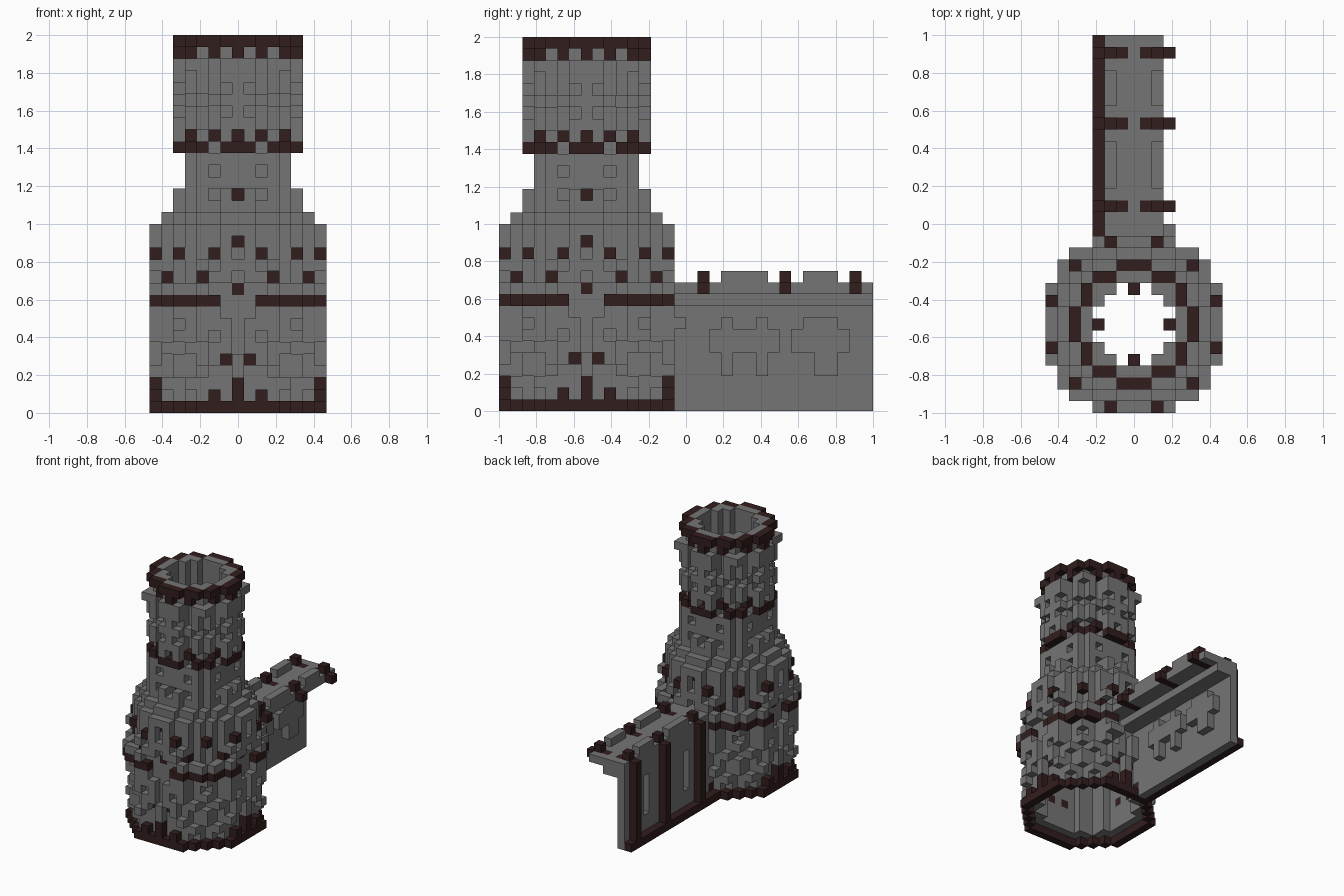
import bpy, bmesh
from mathutils import Vector

cube = bpy.data.objects.get("Cube")
if cube:
    bpy.data.objects.remove(cube)

U = 1 / 16      # block size
CY = 7          # tower axis, in blocks from the front


def material(name, colour):
    m = bpy.data.materials.new(name)
    m.use_nodes = True
    m.diffuse_color = (*colour, 1)
    m.node_tree.nodes["Principled BSDF"].inputs["Base Color"].default_value = (*colour, 1)
    return m


MATS = {"g": material("grey stone", (0.178, 0.178, 0.178)),
        "b": material("dark brown timber", (0.031, 0.0125, 0.0125))}
blocks = {}     # (x, y, z) -> (part name, colour letter)


def put(x, y, z, part, colour):
    blocks[x, y, z] = (part, colour)


def box(xs, ys, zs, part, colour="g"):
    for x in xs:
        for y in ys:
            for z in zs:
                put(x, y, z, part, colour)


def span(a, b):
    return range(a, b + 1)


def ring(a, b, z, part, colour):
    """The eight mirrored places of one block on the round tower."""
    for p, q in ((a, b), (b, a)):
        for s in (-1, 1):
            for t in (-1, 1):
                put(s * p, CY + t * q, z, part, colour)


def shell(inner, outer, zs, part):
    for x in span(-7, 7):
        for y in span(-7, 7):
            if inner < x * x + y * y <= outer:
                box([x], [CY + y], zs, part)


def studs(cells, rows, first, stone, trim):
    """Lay raised blocks row by row; one letter per cell of an eighth turn."""
    for z, row in enumerate(rows.split(), first):
        for (a, b), letter in zip(cells, row):
            if letter != ".":
                ring(a, b, z, stone if letter == "g" else trim, letter)


# Rampart: thin slab with an overhanging walkway
box([-2], span(14, 31), span(0, 10), "rampart_wall")
box(span(-1, 0), span(14, 31), [9], "walkway")
box(span(-1, 2), span(14, 31), [10], "walkway")
box(span(2, 3), [15], [7], "rampart_corbel")
for x in (-2, 2):
    for ys in (span(19, 22), span(26, 28)):
        box([x], ys, [11], "parapet")

# Raised stones on the inner face of the rampart
for y in (19, 22, 27, 28):
    box([-1], [y], span(3, 7), "rampart_stones")
box([-1], [26], [7], "rampart_stones")
for ys in (span(18, 23), span(25, 29)):
    box([-1], ys, span(5, 6), "rampart_stones")

# Narrow recesses on the outer face
for y in (19, 27):
    for z in span(3, 7):
        blocks.pop((-2, y, z))

# Timber sill, posts and beam ends
box([-3], span(15, 31), [0], "rampart_sill", "b")
for y in (17, 24, 30):
    box([-3], [y], span(1, 10), "rampart_posts", "b")
    box([-2, 2], [y], [10, 11], "beam_ends", "b")
    box([-1, 1, 3], [y], [10], "beam_ends", "b")

# Lower tower drum, shoulder and upper drum
shell(32, 45, span(1, 15), "lower_tower")
shell(18, 45, [15], "tower_shoulder")
shell(18, 37, [16], "tower_shoulder")
shell(10, 18, span(15, 31), "upper_tower")

# Raised stones and timber bands on the lower drum
LOWER = [(7, 0), (7, 1), (7, 2), (7, 3), (6, 4), (5, 5), (6, 5)]
studs(LOWER, """bbbbbb. b.b.... b...g.. g..g.g. g.g..g. .gg.g.. .g.g.g. .ggg...
    ..gg.g. ..bbbbb ...gg.g .gg.... gg.g... .gb..b. .g..... gg.....""",
      0, "lower_stones", "lower_bands")
ring(6, 3, 11, "lower_bands", "b")

# Raised stones and timber bands on the upper drum
UPPER = [(5, 0), (5, 1), (4, 2), (4, 3), (4, 4)]
studs(UPPER, """gggg. .g.g. ..gg. ...g. ..gg. bb.b. .gb.. gg.g. g..g. ggg..
    g..g. gg.g. gg.gg b.b.. bbbb.""", 17, "upper_stones", "upper_bands")
ring(4, 0, 23, "upper_bands", "b")

# Timber shutters: flush in the lower drum, set back in the upper one
for b, z in ((1, 4), (0, 10), (0, 14)):
    ring(6, b, z, "window_shutters", "b")
ring(3, 0, 18, "window_shutters", "b")
for x, y in ((4, 0), (-4, 0), (0, 4), (0, -4)):
    blocks.pop((x, CY + y, 18))

# Turn each part into a mesh of its visible block faces
AXES = [Vector(v) for v in ((1, 0, 0), (0, 1, 0), (0, 0, 1))]
parts = {}
for place, (part, colour) in blocks.items():
    parts.setdefault((part, colour), []).append(place)

for (part, colour), places in parts.items():
    bm = bmesh.new()
    for place in places:
        centre = Vector(place)
        for i, axis in enumerate(AXES):
            for sign in (-1, 1):
                if tuple(int(c) for c in centre + axis * sign) in blocks:
                    continue
                p, q = AXES[(i + 1) % 3] / 2, AXES[(i + 2) % 3] / 2 * sign
                mid = centre + axis * sign / 2
                corners = (mid - p - q, mid + p - q, mid + p + q, mid - p + q)
                bm.faces.new([bm.verts.new(Vector((c.x * U, (c.y + 0.5) * U - 1, (c.z + 0.5) * U)))
                              for c in corners])
    bmesh.ops.remove_doubles(bm, verts=bm.verts, dist=U / 100)
    mesh = bpy.data.meshes.new(part)
    bm.to_mesh(mesh)
    bm.free()
    mesh.materials.append(MATS[colour])
    bpy.context.collection.objects.link(bpy.data.objects.new(part, mesh))
